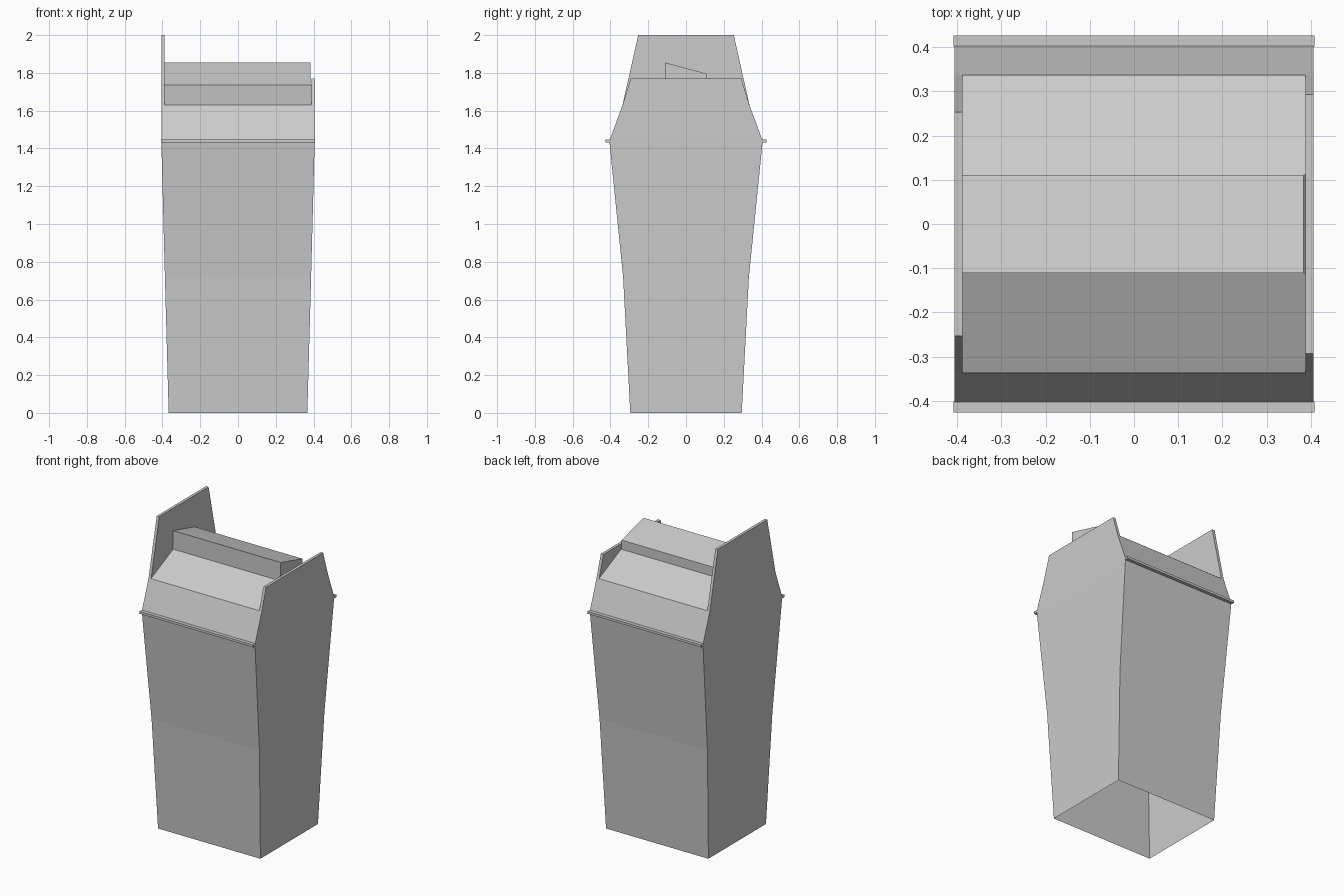
import bpy, bmesh

if "Cube" in bpy.data.objects:
    bpy.data.objects.remove(bpy.data.objects["Cube"])


def finish(name, bm):
    bmesh.ops.recalc_face_normals(bm, faces=bm.faces)
    mesh = bpy.data.meshes.new(name)
    bm.to_mesh(mesh)
    bm.free()
    obj = bpy.data.objects.new(name, mesh)
    bpy.context.collection.objects.link(obj)
    return obj


def prism(name, profile, x0, x1):
    """Closed solid: a (y, z) profile swept from x0 to x1."""
    bm = bmesh.new()
    a = [bm.verts.new((x0, y, z)) for y, z in profile]
    b = [bm.verts.new((x1, y, z)) for y, z in profile]
    bm.faces.new(a)
    bm.faces.new(b)
    n = len(profile)
    for i in range(n):
        j = (i + 1) % n
        bm.faces.new((a[i], a[j], b[j], b[i]))
    return finish(name, bm)


# Bin shell: thin tapered walls, open at the bottom (z, half width, half depth)
levels = [(0, .367, .295), (.72, .387, .333), (1.44, .406, .406), (1.63, .406, .336)]
bm = bmesh.new()
rings = [[bm.verts.new((sx * hx, sy * hy, z))
          for sx, sy in ((-1, -1), (1, -1), (1, 1), (-1, 1))]
         for z, hx, hy in levels]
for lo, hi in zip(rings, rings[1:]):
    for i in range(4):
        j = (i + 1) % 4
        bm.faces.new((lo[i], lo[j], hi[j], hi[i]))
finish("bin_shell", bm)

# Upright side panels, the left one taller
for name, side, half, top in (("left_panel", -1, .253, 2.0), ("right_panel", 1, .293, 1.77)):
    prism(name, [(-.336, 1.63), (.336, 1.63), (half, top), (-half, top)],
          side * .388, side * .406)

# Rim strips and sloping lid flaps, front and back
for name, s in (("front", -1), ("back", 1)):
    prism(name + "_rim", [(s * .402, 1.432), (s * .427, 1.432),
                          (s * .427, 1.447), (s * .402, 1.447)], -.408, .408)
    bm = bmesh.new()
    quad = [(-.388, .337, 1.63), (.388, .337, 1.63), (.388, .111, 1.735), (-.388, .111, 1.735)]
    face = bm.faces.new([bm.verts.new((x, s * y, z)) for x, y, z in quad])
    obj = finish(name + "_lid_flap", bm)
    if obj.data.polygons[0].normal.z < 0:
        obj.data.flip_normals()

# Wedge-topped box along the middle of the lid
prism("lid_box", [(-.111, 1.735), (.111, 1.735), (.111, 1.795), (-.111, 1.855)], -.388, .384)
